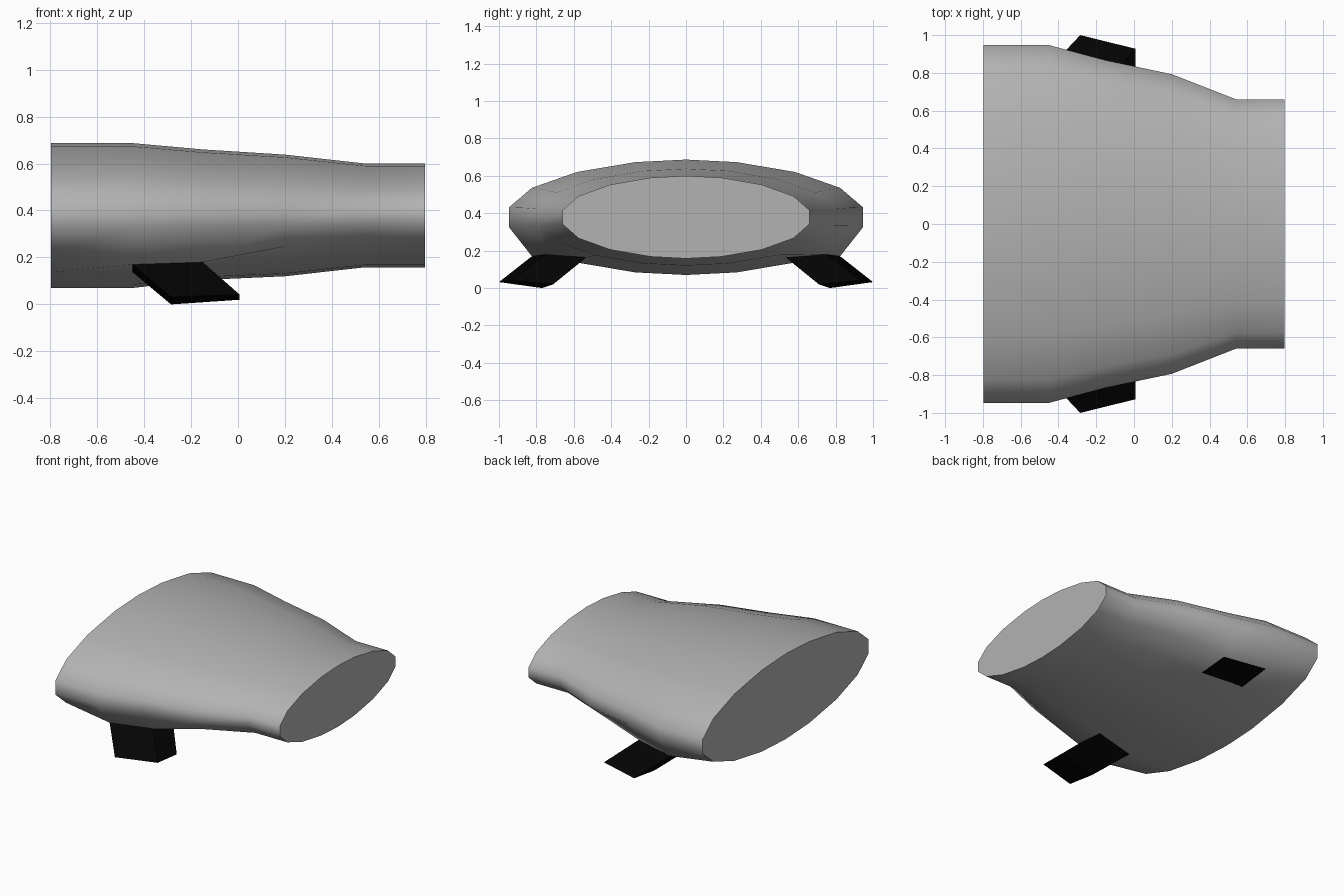
import bpy, math

if "Cube" in bpy.data.objects:
    bpy.data.objects.remove(bpy.data.objects["Cube"])

def make_mesh(name, verts, faces, material):
    mesh = bpy.data.meshes.new(name)
    mesh.from_pydata(verts, [], faces)
    mesh.materials.append(material)
    obj = bpy.data.objects.new(name, mesh)
    bpy.context.collection.objects.link(obj)
    bpy.context.view_layer.objects.active = obj
    bpy.ops.object.select_all(action='DESELECT')
    obj.select_set(True)
    bpy.ops.object.mode_set(mode='EDIT')
    bpy.ops.mesh.select_all(action='SELECT')
    bpy.ops.mesh.normals_make_consistent(inside=False)
    bpy.ops.object.mode_set(mode='OBJECT')
    return obj

def make_material(name, value):
    mat = bpy.data.materials.new(name)
    mat.diffuse_color = (value, value, value, 1)
    mat.use_nodes = True
    mat.node_tree.nodes["Principled BSDF"].inputs["Base Color"].default_value = mat.diffuse_color
    return mat

grey = make_material("grey", .45)
black = make_material("black", .001)

# Body: 18-sided oval section lofted along x
quarter = [(0, 1), (.287, .955), (.615, .785), (.87, .51), (1, .17)]
half = quarter + [(y, -z) for y, z in reversed(quarter)]
profile = half + [(-y, z) for y, z in reversed(half[1:-1])]

# x, half width, bottom, top, height of the lower corner (None = natural)
stations = [(-.797, .947, .07, .687, None), (-.45, .947, .07, .687, .17),
            (-.15, .867, .104, .660, .18), (.2, .793, .12, .638, None),
            (.54, .66, .158, .60, None), (.797, .66, .158, .60, None)]
verts = []
for x, w, lo, hi, corner in stations:
    for y, z in profile:
        height = (lo + hi) / 2 + z * (hi - lo) / 2
        if corner is not None and z == -.51:
            height = corner
        verts.append((x, y * w, height))
n = len(profile)
faces = [tuple(range(n)), tuple(range(n * (len(stations) - 1), n * len(stations)))]
for s in range(len(stations) - 1):
    for i in range(n):
        j = (i + 1) % n
        faces.append((s * n + i, s * n + j, s * n + n + j, s * n + n + i))
body = make_mesh("body", verts, faces, grey)
bpy.ops.object.shade_smooth_by_angle(angle=math.radians(65))

# Slanted feet, growing out of the lower side faces
upper = [(-.45, .824, .17), (-.15, .754, .18), (-.15, .533, .164), (-.45, .582, .138)]
lower = [(-.285, 1.0, .032), (.007, .928, .042), (.007, .71, .02), (-.285, .77, 0)]
box = [(0, 1, 2, 3), (4, 5, 6, 7)] + [(i, (i + 1) % 4, (i + 1) % 4 + 4, i + 4) for i in range(4)]
for side, name in ((-1, "front_foot"), (1, "back_foot")):
    make_mesh(name, [(x, y * side, z) for x, y, z in upper + lower], box, black)
